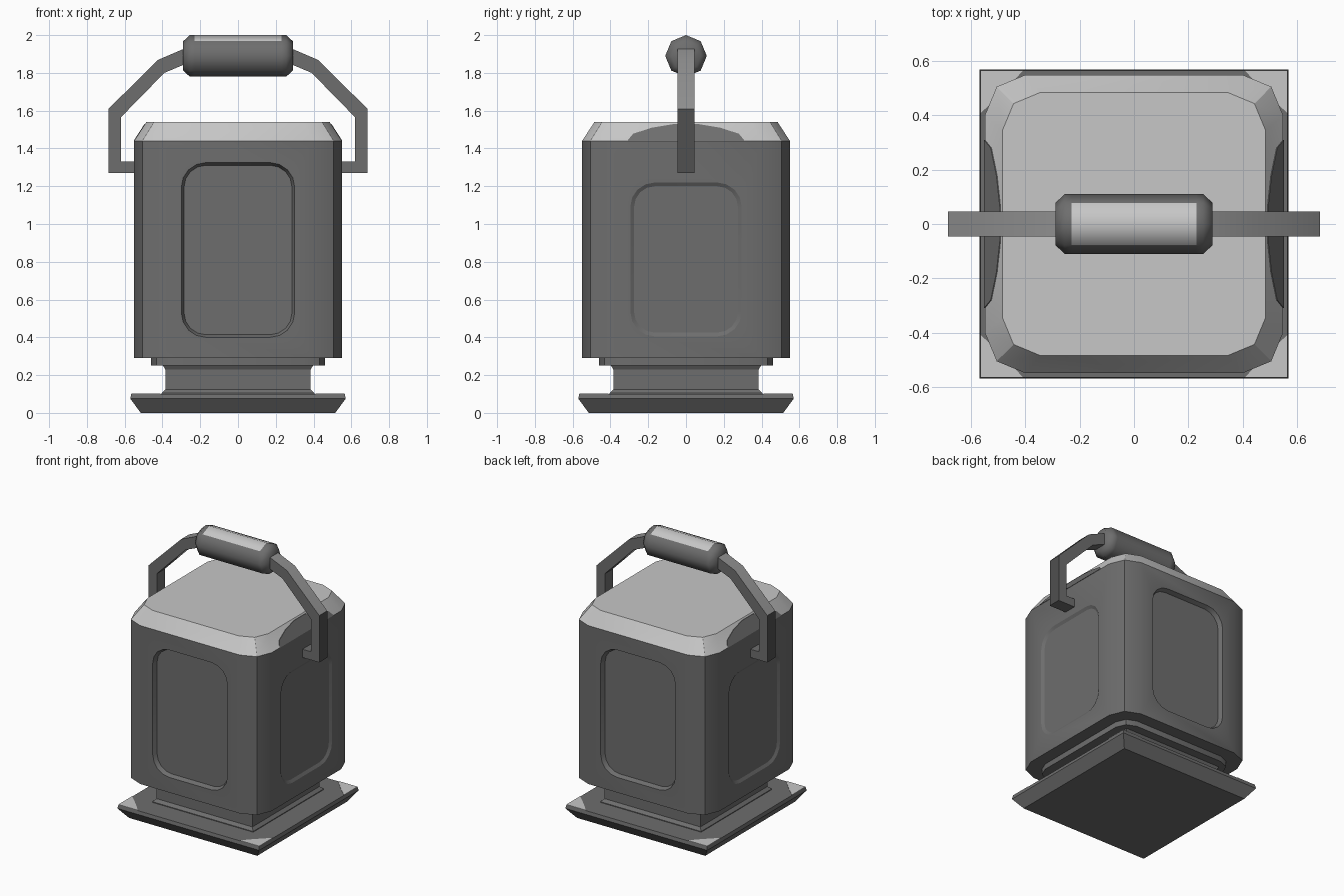
import bpy, bmesh, math
from mathutils import Vector, Matrix

if "Cube" in bpy.data.objects:
    bpy.data.objects.remove(bpy.data.objects["Cube"])


def material(name, v):
    m = bpy.data.materials.new(name)
    m.diffuse_color = (v, v, v, 1)
    m.use_nodes = True
    m.node_tree.nodes["Principled BSDF"].inputs["Base Color"].default_value = m.diffuse_color
    return m


DARK = material("dark grey metal", 0.155)
LIGHT = material("light grey metal", 0.57)
MID = material("worn grey metal", 0.29)
BLACK = material("deep grey metal", 0.08)
MATS = [DARK, LIGHT, MID, BLACK]


def rounded(hw, hh, r, seg=2):
    """Rounded rectangle outline, counter-clockwise."""
    if r == 0:
        return [(hw, hh), (-hw, hh), (-hw, -hh), (hw, -hh)]
    pts = []
    for i, (sx, sy) in enumerate([(1, 1), (-1, 1), (-1, -1), (1, -1)]):
        for k in range(seg + 1):
            a = math.pi / 2 * (i + k / seg)
            pts.append((sx * (hw - r) + r * math.cos(a),
                        sy * (hh - r) + r * math.sin(a)))
    return pts


def loft(name, rings, rule=None, angle=30):
    """Solid through rings of 3D points; rule picks a material per face."""
    bm = bmesh.new()
    vs = [[bm.verts.new(p) for p in ring] for ring in rings]
    n = len(vs[0])
    for a, b in zip(vs, vs[1:]):
        for i in range(n):
            j = (i + 1) % n
            bm.faces.new((a[i], a[j], b[j], b[i]))
    bm.faces.new(vs[0][::-1])
    bm.faces.new(vs[-1])
    bmesh.ops.recalc_face_normals(bm, faces=bm.faces)
    bm.normal_update()
    if rule:
        for f in bm.faces:
            f.material_index = rule(f.calc_center_median(), f.normal)
    me = bpy.data.meshes.new(name)
    bm.to_mesh(me)
    bm.free()
    for m in MATS:
        me.materials.append(m)
    smooth(me, angle)
    ob = bpy.data.objects.new(name, me)
    bpy.context.collection.objects.link(ob)
    return ob


def smooth(me, angle=30):
    me.shade_smooth()
    me.set_sharp_from_angle(angle=math.radians(angle))


def stack(name, levels, rule=None):
    """Square-plan part from (half width, corner radius, z) levels."""
    return loft(name, [[(x, y, z) for x, y in rounded(h, h, r)]
                       for h, r, z in levels], rule)


# Base, neck and collar
stack("base", [(0.515, 0, 0), (0.57, 0, 0.075), (0.565, 0, 0.1)])
stack("neck", [(0.405, 0, 0.095), (0.405, 0, 0.105), (0.385, 0, 0.125),
               (0.385, 0, 0.23), (0.40, 0, 0.255)])
stack("collar", [(0.46, 0.10, 0.25), (0.46, 0.10, 0.30)])

# Body with a pale sloped lid
body = stack("body", [(0.55, 0.15, 0.29), (0.55, 0.15, 1.44), (0.485, 0.14, 1.54)],
             lambda c, n: 1 if c.z > 1.45 else 0)


# Recessed panels on all four sides
def panel_cutter(turn, hw, z0, z1, depth, slope):
    rot = Matrix.Rotation(turn, 3, 'Z')
    rings = []
    for d, grow in ((-depth, -slope), (0, 0), (0.05, 0)):
        rings.append([rot @ Vector((x, -0.55 - d, z + (z0 + z1) / 2)) for x, z in
                      rounded(hw + grow, (z1 - z0) / 2 + grow, 0.13 + grow, 4)])
    return loft("panel_cutter", rings)


for k in range(4):
    size = (0.30, 0.40, 1.325, 0.03, 0.014) if k % 2 == 0 else (0.295, 0.405, 1.22, 0.012, 0.02)
    cutter = panel_cutter(k * math.pi / 2, *size)
    mod = body.modifiers.new("panel", 'BOOLEAN')
    mod.operation = 'DIFFERENCE'
    mod.solver = 'EXACT'
    mod.object = cutter
    bpy.context.view_layer.objects.active = body
    bpy.ops.object.modifier_apply(modifier=mod.name)
    bpy.data.objects.remove(cutter)
smooth(body.data)

# Dark arched patch on the two lid side slopes
ARCH = [(0.31, 1.441), (0.28, 1.478), (0.18, 1.51), (0.06, 1.53),
        (-0.06, 1.53), (-0.18, 1.51), (-0.28, 1.478), (-0.31, 1.441)]
for s, side in ((1, "right"), (-1, "left")):
    loft("lid_patch_" + side,
         [[(s * (0.55 - 0.65 * (z - 1.44) + o), y, z) for y, z in ARCH] for o in (-0.003, 0.003)])

# Pale worn corners on the base
for sx in (1, -1):
    for sy in (1, -1):
        loft("base_corner", [[(sx * x, sy * y, z) for x, y in
                              ((0.565, 0.565), (0.565, 0.41), (0.52, 0.45), (0.45, 0.52), (0.41, 0.565))]
                             for z in (0.097, 0.103)], lambda c, n: 1)

# Bail arms: bent flat strap on each side
STRAP = [(0.53, 1.27), (0.685, 1.27), (0.685, 1.61), (0.425, 1.868), (0.20, 1.965),
         (0.20, 1.88), (0.39, 1.80), (0.62, 1.565), (0.62, 1.33), (0.53, 1.33)]


def strap_colour(c, n):
    if n.z > 0.3 and c.z > 1.6:
        return 2
    return 3 if abs(c.x) > 0.68 else 0


for s, side in ((1, "right"), (-1, "left")):
    loft("handle_arm_" + side, [[(s * x, y, z) for x, z in STRAP] for y in (-0.046, 0.046)],
         strap_colour)

# Octagonal grip with a pale top
loft("grip", [[(x, r * math.sin(a), 1.89 + r * math.cos(a))
               for a in [k * math.pi / 4 for k in range(8)]]
              for x, r in ((-0.29, 0.078), (-0.255, 0.11), (-0.23, 0.11),
                           (0.23, 0.11), (0.255, 0.11), (0.29, 0.078))],
     lambda c, n: 1 if abs(c.x) < 0.1 and n.z > 0.7 else 0, 50)
